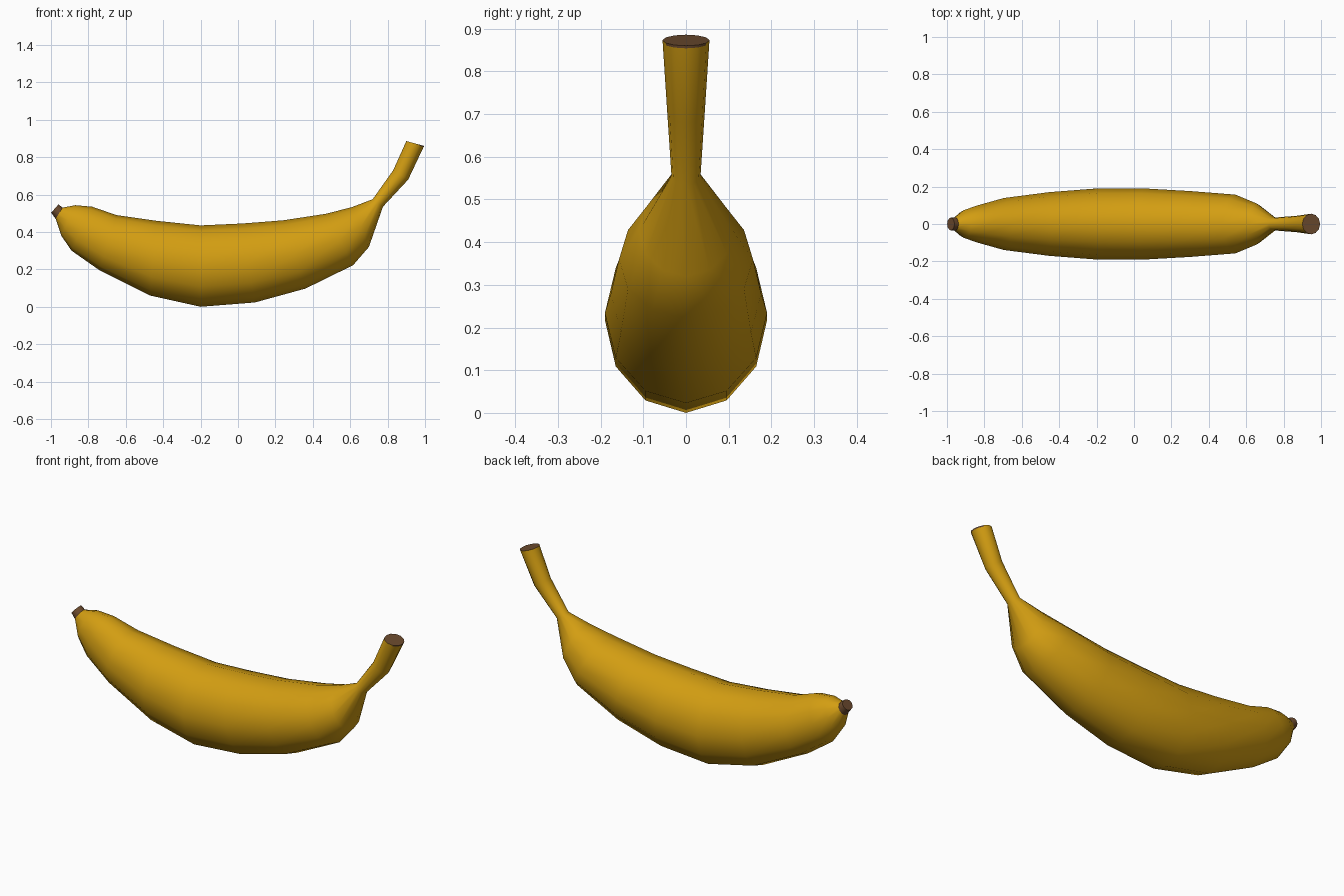
import bpy, bmesh, math
from mathutils import Vector

if "Cube" in bpy.data.objects:
    bpy.data.objects.remove(bpy.data.objects["Cube"])


def material(name, rgb):
    m = bpy.data.materials.new(name)
    m.diffuse_color = (*rgb, 1)
    m.use_nodes = True
    m.node_tree.nodes["Principled BSDF"].inputs["Base Color"].default_value = m.diffuse_color
    return m


peel = material("yellow peel", (0.65, 0.34, 0.006))
brown = material("dry brown", (0.15, 0.07, 0.028))
SIDES = 12

# Cross-sections: inner edge x, z, outer edge x, z, half width
tip = [(-0.960, 0.547, -0.999, 0.503, 0.034),
       (-0.938, 0.530, -0.975, 0.470, 0.036)]
body = [tip[1],
        (-0.87, 0.543, -0.945, 0.38, 0.075),
        (-0.78, 0.535, -0.89, 0.30, 0.100),
        (-0.65, 0.490, -0.74, 0.195, 0.139),
        (-0.44, 0.460, -0.47, 0.06, 0.170),
        (-0.20, 0.435, -0.20, 0.00, 0.190),
        (0.02, 0.445, 0.09, 0.023, 0.190),
        (0.24, 0.462, 0.36, 0.097, 0.176),
        (0.47, 0.497, 0.615, 0.222, 0.157),
        (0.61, 0.533, 0.70, 0.32, 0.110),
        (0.72, 0.575, 0.775, 0.535, 0.034),
        (0.83, 0.730, 0.91, 0.68, 0.044),
        (0.90, 0.886, 0.995, 0.86, 0.055)]


def loft(name, sections, mat, cap_first=False):
    """Skin elliptical rings; optionally close the first one."""
    bm = bmesh.new()
    rings = []
    for xi, zi, xo, zo, w in sections:
        inner, outer = Vector((xi, 0, zi)), Vector((xo, 0, zo))
        mid, half = (inner + outer) / 2, (inner - outer) / 2
        angles = [2 * math.pi * i / SIDES for i in range(SIDES)]
        rings.append([bm.verts.new(mid + half * math.cos(a) + Vector((0, w * math.sin(a), 0)))
                      for a in angles])
    for a, b in zip(rings, rings[1:]):
        for i in range(SIDES):
            j = (i + 1) % SIDES
            bm.faces.new((a[i], a[j], b[j], b[i]))
    if cap_first:
        bm.faces.new(rings[0])
    bmesh.ops.recalc_face_normals(bm, faces=bm.faces)
    # An open tube must face outward: compare with the ring centre
    f = bm.faces[:][0]
    centre = sum((v.co for v in rings[0] + rings[1]), Vector()) / (2 * SIDES)
    if f.normal.dot(f.calc_center_median() - centre) < 0:
        bmesh.ops.reverse_faces(bm, faces=bm.faces)
    for f in bm.faces:
        f.smooth = len(f.verts) == 4
    for e in bm.edges:
        if any(len(f.verts) > 4 for f in e.link_faces):
            e.smooth = False
    mesh = bpy.data.meshes.new(name)
    bm.to_mesh(mesh)
    bm.free()
    mesh.materials.append(mat)
    obj = bpy.data.objects.new(name, mesh)
    bpy.context.collection.objects.link(obj)
    return obj


# Peel with stem, and the brown blossom tip
loft("fruit_and_stem", body, peel)
loft("blossom_tip", tip, brown, cap_first=True)

# Brown cut end of the stem
xi, zi, xo, zo, w = body[-1]
end = (xi, zi, xo, zo, w)
inside = (xi - 0.002, zi - 0.006, xo - 0.002, zo - 0.006, w * 0.98)
loft("stem_cut", [end, inside], brown, cap_first=True)
